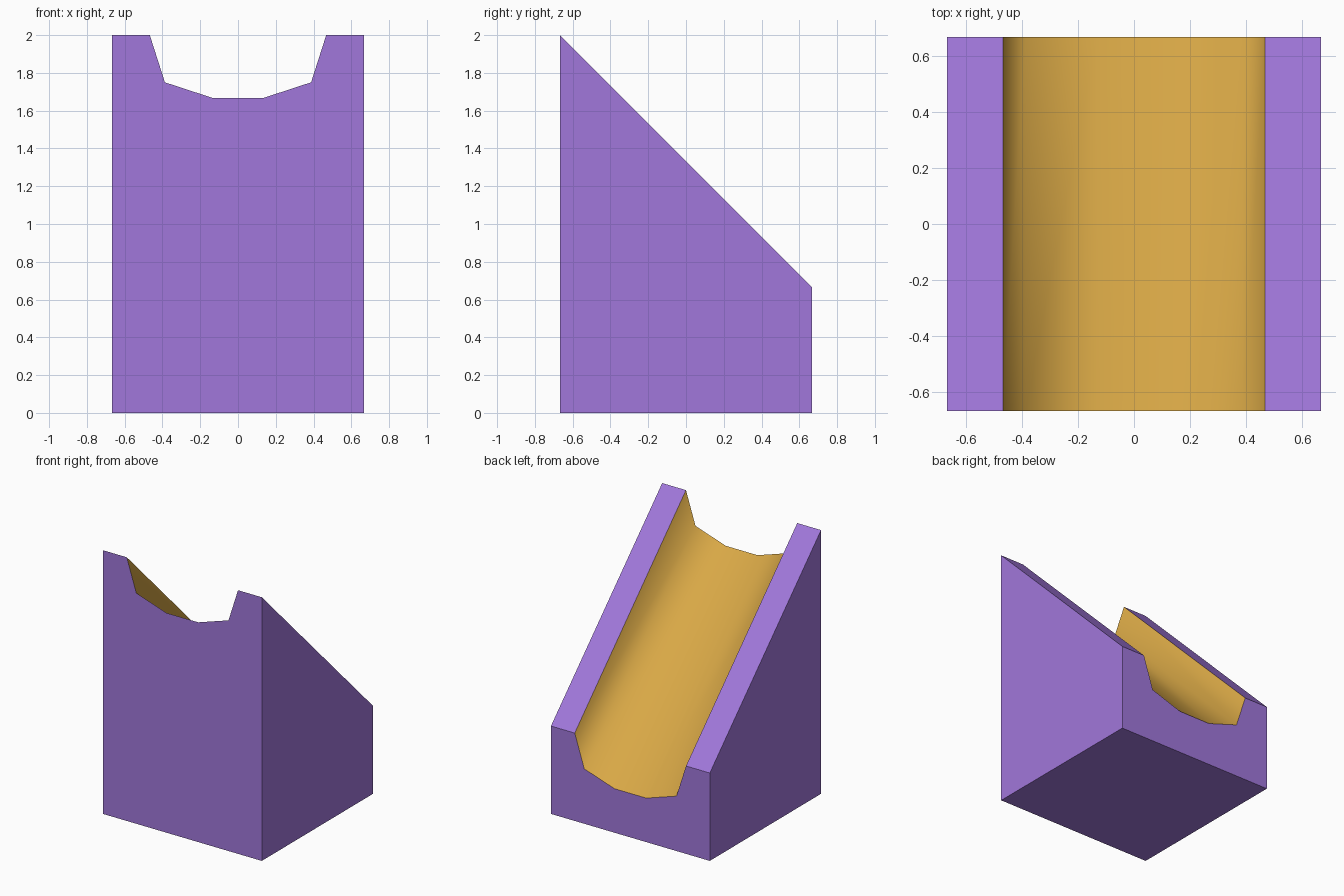
import bpy, bmesh

if "Cube" in bpy.data.objects:
    bpy.data.objects.remove(bpy.data.objects["Cube"])

H = 2 / 3  # half width and half depth

def material(name, rgb):
    m = bpy.data.materials.new(name)
    m.diffuse_color = (*rgb, 1)
    m.use_nodes = True
    m.node_tree.nodes["Principled BSDF"].inputs["Base Color"].default_value = m.diffuse_color
    return m

# Front profile: block outline with a five-sided channel in the top
half = [(0.133, 1.667), (0.387, 1.75), (0.467, 2.0), (H, 2.0), (H, 0.0)]
profile = half + [(-x, z) for x, z in reversed(half)]
n = len(profile)

# Two end outlines; everything above the base drops with the 45 degree slope
bm = bmesh.new()
front = [bm.verts.new((x, -H, z)) for x, z in profile]
back = [bm.verts.new((x, H, z - 2 * H if z > 0 else 0)) for x, z in profile]
bm.faces.new(front)
bm.faces.new(back[::-1])
for i in range(n):
    j = (i + 1) % n
    f = bm.faces.new((front[i], back[i], back[j], front[j]))
    # channel faces lie between the two rims: gold and smooth
    if all(abs(v.co.x) < 0.5 for v in f.verts):
        f.material_index = 1
        f.smooth = True
bmesh.ops.recalc_face_normals(bm, faces=bm.faces)

# Keep the channel border crisp
for e in bm.edges:
    a, b = e.link_faces
    e.smooth = a.material_index == 1 and b.material_index == 1

mesh = bpy.data.meshes.new("ramp_block")
bm.to_mesh(mesh)
bm.free()
mesh.materials.append(material("purple", (0.356, 0.184, 0.708)))
mesh.materials.append(material("gold", (0.70, 0.397, 0.062)))
ramp = bpy.data.objects.new("ramp_block", mesh)
bpy.context.collection.objects.link(ramp)
